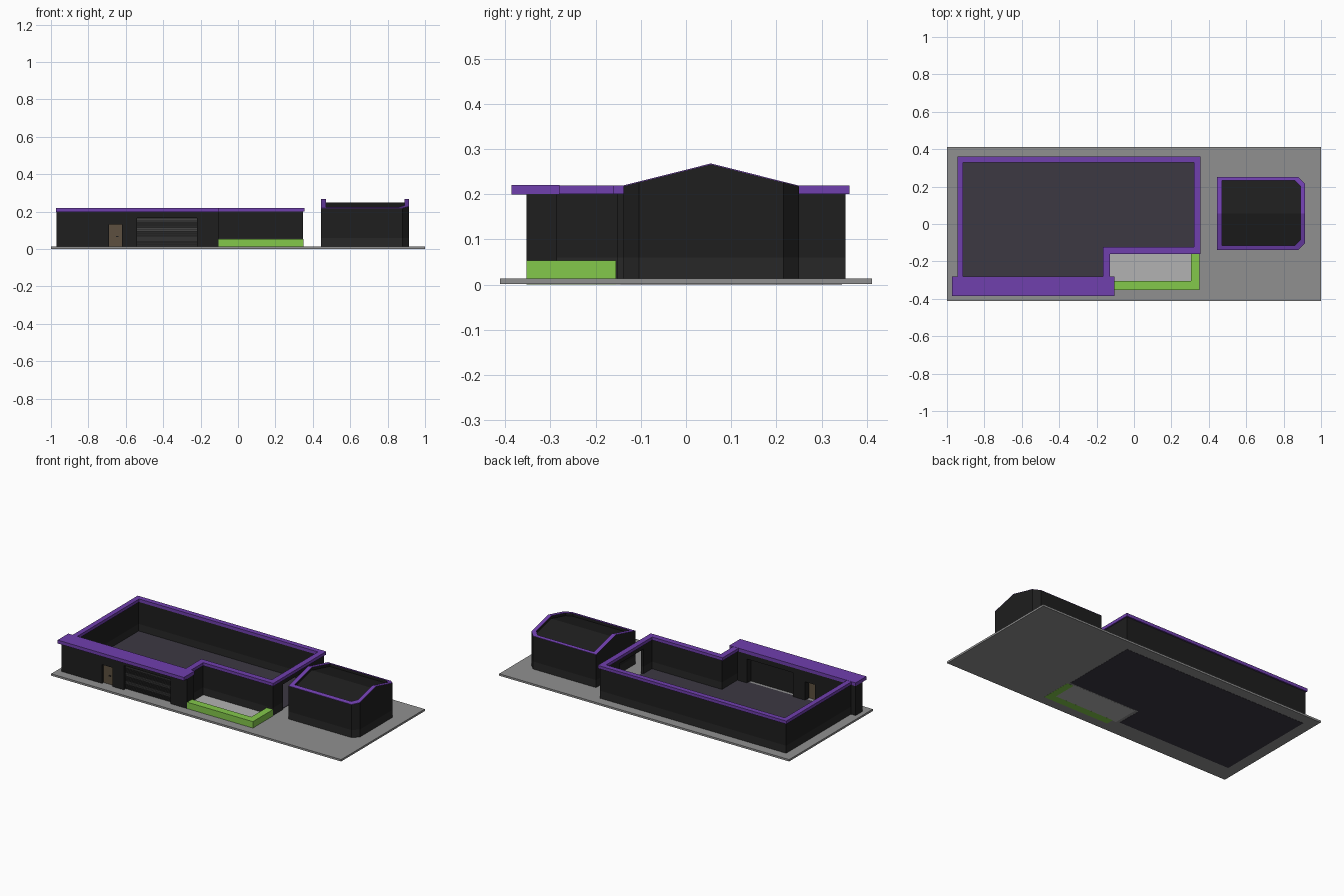
import bpy, bmesh

if "Cube" in bpy.data.objects:
    bpy.data.objects.remove(bpy.data.objects["Cube"])


def mat(name, r, g, b):
    m = bpy.data.materials.new(name)
    m.diffuse_color = (r, g, b, 1)
    m.use_nodes = True
    m.node_tree.nodes["Principled BSDF"].inputs["Base Color"].default_value = m.diffuse_color
    return m


DARK = mat("charcoal", 0.013, 0.013, 0.013)
BASE = mat("plinth_charcoal", 0.02, 0.02, 0.02)
PURPLE = mat("purple", 0.16, 0.05, 0.42)
GREEN = mat("hedge_green", 0.23, 0.58, 0.07)
FLOOR = mat("floor_violet_grey", 0.045, 0.04, 0.055)
PAVE = mat("paving_grey", 0.28, 0.28, 0.28)
PATIO = mat("patio_grey", 0.45, 0.45, 0.45)
BROWN = mat("door_brown", 0.11, 0.08, 0.05)
STEEL = mat("shutter_grey", 0.06, 0.06, 0.06)


def finish(name, bm, material):
    bmesh.ops.recalc_face_normals(bm, faces=bm.faces)
    me = bpy.data.meshes.new(name)
    bm.to_mesh(me)
    bm.free()
    me.materials.append(material)
    ob = bpy.data.objects.new(name, me)
    bpy.context.collection.objects.link(ob)
    return ob


def prism(name, pts, z0, z1, material):
    """Extruded outline."""
    bm = bmesh.new()
    lo = [bm.verts.new((x, y, z0)) for x, y in pts]
    hi = [bm.verts.new((x, y, z1)) for x, y in pts]
    bm.faces.new(lo)
    bm.faces.new(hi)
    n = len(pts)
    for i in range(n):
        j = (i + 1) % n
        bm.faces.new((lo[i], lo[j], hi[j], hi[i]))
    return finish(name, bm, material)


def box(name, x0, x1, y0, y1, z0, z1, material):
    return prism(name, [(x0, y0), (x1, y0), (x1, y1), (x0, y1)], z0, z1, material)


def ring(name, outer, inner, bottom, top, material):
    """Closed band between two outlines; heights are functions of y."""
    bm = bmesh.new()
    loops = [[bm.verts.new((x, y, f(y))) for x, y in pts]
             for pts, f in ((outer, bottom), (outer, top), (inner, top), (inner, bottom))]
    n = len(outer)
    for k in range(4):
        a, b = loops[k], loops[(k + 1) % 4]
        for i in range(n):
            j = (i + 1) % n
            bm.faces.new((a[i], a[j], b[j], b[i]))
    return finish(name, bm, material)


G = 0.013    # paving level
P = 0.06     # plinth top
T = 0.20     # wall top

# Ground, interior floor and patio
box("paving_slab", -1, 1, -0.412, 0.412, 0.001, G, PAVE)
prism("building_floor", [(-0.93, -0.30), (-0.15, -0.30), (-0.15, -0.14), (0.34, -0.14),
                         (0.34, 0.345), (-0.93, 0.345)], 0, 0.016, FLOOR)
box("patio", -0.13, 0.31, -0.31, -0.145, 0.0003, 0.015, PATIO)


# Main building walls: lower plinth and upper wall
def wall(name, x0, x1, y0, y1):
    box(name + "_plinth", x0, x1, y0, y1, G, P, BASE)
    box(name + "_upper", x0, x1, y0, y1, P, T, DARK)


wall("left_wall", -0.938, -0.92, -0.29, 0.353)
wall("back_wall", -0.92, 0.328, 0.335, 0.353)
wall("right_wall_front", 0.328, 0.347, -0.153, -0.05)
wall("right_wall_back", 0.328, 0.347, 0.18, 0.353)
box("right_wall_lintel", 0.328, 0.347, -0.05, 0.18, 0.17, T, DARK)
wall("recess_back_wall", -0.155, 0.328, -0.153, -0.133)
wall("recess_side_wall", -0.155, -0.135, -0.29, -0.153)

# Front facade with door and shutter openings
for i, (a, b) in enumerate(((-0.97, -0.69), (-0.62, -0.54), (-0.22, -0.103))):
    box(f"facade_pier_{i + 1}", a, b, -0.353, -0.285, G, T, DARK)
box("door_lintel", -0.69, -0.62, -0.353, -0.285, 0.13, T, DARK)
box("shutter_lintel", -0.54, -0.22, -0.353, -0.285, 0.165, T, DARK)

# Entrance door
box("entrance_door", -0.69, -0.62, -0.338, -0.328, G, 0.13, BROWN)
box("door_handle", -0.652, -0.64, -0.343, -0.338, 0.064, 0.069, DARK)

# Roller shutter with slats and wide bands
box("shutter_panel", -0.54, -0.22, -0.332, -0.324, G, 0.165, DARK)
for i in range(15):
    z = G + 0.0101 * i
    box(f"shutter_slat_{i + 1}", -0.54, -0.22, -0.337, -0.332, z + 0.002, z + 0.0085,
        STEEL if i % 5 in (3, 4) else BASE)

# Purple roof edge and front canopy
roof_out = [(-0.945, -0.29), (-0.128, -0.29), (-0.128, -0.16), (0.355, -0.16),
            (0.355, 0.362), (-0.945, 0.362)]
roof_in = [(-0.913, -0.282), (-0.165, -0.282), (-0.165, -0.124), (0.32, -0.124),
           (0.32, 0.33), (-0.913, 0.33)]
ring("roof_edge", roof_out, roof_in, lambda y: T, lambda y: 0.219, PURPLE)
box("front_canopy", -0.974, -0.103, -0.386, -0.28, T - 0.001, 0.22, PURPLE)

# L-shaped hedge around the patio
prism("hedge", [(-0.103, -0.353), (0.35, -0.353), (0.35, -0.155), (0.306, -0.155),
                (0.306, -0.306), (-0.103, -0.306)], 0.0002, 0.053, GREEN)

# Store building with gabled parapet and clipped right-hand corners
MID = 0.055


def gable(drop):
    return lambda y: 0.219 + 0.049 * (1 - abs(y - MID) / 0.195) - drop


def store_outline(x0, x1, y0, y1, c):
    return [(x0, y0), (x1 - c, y0), (x1, y0 + c), (x1, MID), (x1, y1 - c),
            (x1 - c, y1), (x0, y1), (x0, MID)]


s_out = store_outline(0.445, 0.914, -0.138, 0.25, 0.034)
s_in = store_outline(0.47, 0.89, -0.115, 0.233, 0.03)
ring("store_plinth", s_out, s_in, lambda y: G, lambda y: P, BASE)
ring("store_walls", s_out, s_in, lambda y: P, gable(0.002), DARK)
ring("store_parapet_cap", s_out, s_in, gable(0.002), gable(0), PURPLE)

# Store roof: two slopes sunk behind the parapet
bm = bmesh.new()
rv = [bm.verts.new((x, y, gable(0.018)(y))) for x, y in s_in]
bm.faces.new((rv[0], rv[1], rv[2], rv[3], rv[7]))
bm.faces.new((rv[7], rv[3], rv[4], rv[5], rv[6]))
finish("store_roof", bm, DARK)
